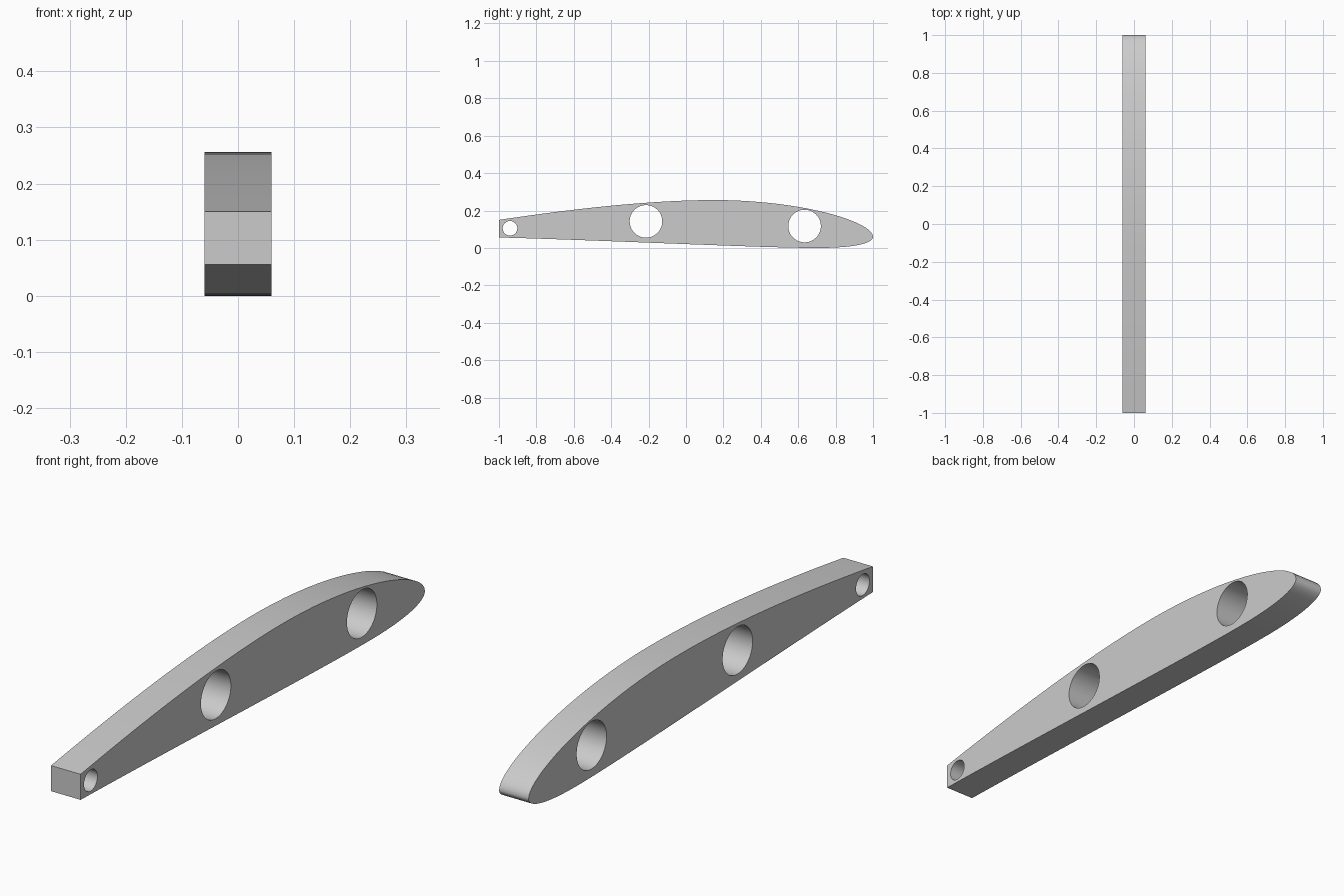
import bpy, bmesh, math

if "Cube" in bpy.data.objects:
    bpy.data.objects.remove(bpy.data.objects["Cube"])

HALF_WIDTH = 0.06

curve = bpy.data.curves.new("wing_rib", "CURVE")
curve.dimensions = "2D"
curve.fill_mode = "BOTH"
curve.extrude = HALF_WIDTH
curve.resolution_u = 20


def add_loop(points):
    """Closed bezier loop from (left handle, point, right handle) triples."""
    s = curve.splines.new("BEZIER")
    s.bezier_points.add(len(points) - 1)
    s.use_cyclic_u = True
    for bp, (left, co, right) in zip(s.bezier_points, points):
        bp.handle_left_type = bp.handle_right_type = "FREE"
        bp.handle_left, bp.co, bp.handle_right = (*left, 0), (*co, 0), (*right, 0)


def add_hole(cx, cz, r):
    k = 0.5523 * r
    pts = []
    for i in range(4):
        c, s = math.cos(i * math.pi / 2), math.sin(i * math.pi / 2)
        px, pz = cx + r * c, cz + r * s
        pts.append(((px + k * s, pz - k * c), (px, pz), (px - k * s, pz + k * c)))
    add_loop(pts)


# aerofoil outline: blunt tail, crown, rounded nose, underside
add_loop([
    ((-1, 0.087), (-1, 0.15), (-0.62, 0.207)),
    ((-0.2, 0.256), (0.15, 0.256), (0.62, 0.256)),
    ((1, 0.14), (1, 0.06), (1, 0.02)),
    ((0.88, 0), (0.7, 0), (0.4, 0)),
    ((-0.4, 0.04), (-1, 0.056), (-1, 0.087)),
])

# spar holes
add_hole(-0.941, 0.105, 0.039)
add_hole(-0.214, 0.142, 0.087)
add_hole(0.634, 0.117, 0.087)

rib = bpy.data.objects.new("wing_rib", curve)
bpy.context.collection.objects.link(rib)
rib.rotation_euler = (math.pi / 2, 0, math.pi / 2)
bpy.context.view_layer.objects.active = rib
rib.select_set(True)
bpy.ops.object.convert(target="MESH")
rib = bpy.context.object
bpy.ops.object.transform_apply(location=False, rotation=True, scale=False)

# weld the caps to the rim
bm = bmesh.new()
bm.from_mesh(rib.data)
bmesh.ops.remove_doubles(bm, verts=bm.verts, dist=1e-5)
bmesh.ops.recalc_face_normals(bm, faces=bm.faces)
bm.to_mesh(rib.data)
bm.free()
bpy.ops.object.shade_smooth_by_angle(angle=math.radians(30))

mat = bpy.data.materials.new("light_grey")
mat.diffuse_color = (0.6, 0.6, 0.6, 1)
mat.use_nodes = True
mat.node_tree.nodes["Principled BSDF"].inputs["Base Color"].default_value = mat.diffuse_color
rib.data.materials.clear()
rib.data.materials.append(mat)
